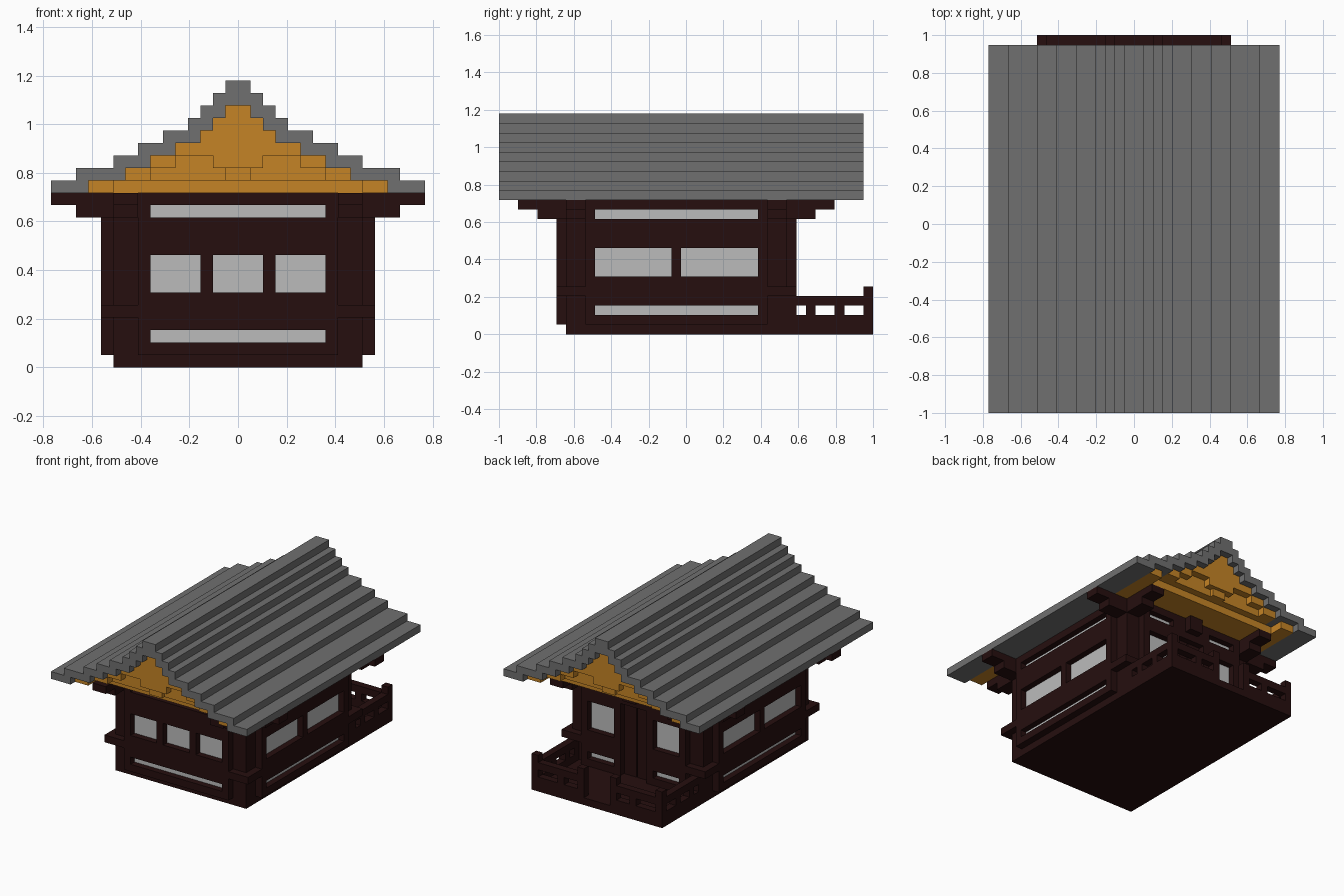
import bpy, bmesh

cube = bpy.data.objects.get("Cube")
if cube:
    bpy.data.objects.remove(cube, do_unlink=True)

U = 2 / 39  # size of one block; all sizes below are in blocks


def material(name, rgb):
    m = bpy.data.materials.new(name)
    m.use_nodes = True
    m.diffuse_color = (*rgb, 1)
    bsdf = next(n for n in m.node_tree.nodes if n.type == 'BSDF_PRINCIPLED')
    bsdf.inputs["Base Color"].default_value = (*rgb, 1)
    bsdf.inputs["Roughness"].default_value = 0.8
    return m


WOOD = material("dark wood", (0.019, 0.0045, 0.0045))
SLATE = material("grey slate", (0.16, 0.16, 0.16))
GOLD = material("golden wood", (0.56, 0.23, 0.019))
PANE = material("pale paper", (0.5, 0.5, 0.5))


def finish(name, bm, mat):
    bmesh.ops.recalc_face_normals(bm, faces=bm.faces)
    me = bpy.data.meshes.new(name)
    bm.to_mesh(me)
    bm.free()
    me.materials.append(mat)
    ob = bpy.data.objects.new(name, me)
    bpy.context.collection.objects.link(ob)
    return ob


def boxes(name, mat, items, mirror=False):
    """One object from boxes (x0, x1, y0, y1, z0, z1), optionally mirrored in x."""
    bm = bmesh.new()
    items = list(items)
    if mirror:
        items += [(-b, -a, *rest) for a, b, *rest in items]
    for x0, x1, y0, y1, z0, z1 in items:
        verts = bmesh.ops.create_cube(bm, size=1)["verts"]
        for v in verts:
            v.co = ((x0 + (v.co.x + .5) * (x1 - x0)) * U,
                    (y0 + (v.co.y + .5) * (y1 - y0)) * U,
                    (z0 + (v.co.z + .5) * (z1 - z0)) * U)
    return finish(name, bm, mat)


# ---- base and core of the house
boxes("base_slab", WOOD, [(-10, 10, -12.5, 19.5, 0, 1)])
boxes("house_core", WOOD, [(-9.9, 9.9, -12.4, 10.4, 1, 14)])

ENDS = [(-12.5, -10.5), (8.5, 10.5)]
boxes("corner_posts", WOOD, [(8, 10, a, b, 1, 14) for a, b in ENDS], True)
boxes("post_collars", WOOD,
      [(7.5, 11, -13.5, -10, 4, 5), (7.5, 11, 8, 11.5, 4, 5)], True)


# ---- framed wall panels with panes set one block deep
def wall(name, lo, hi, rows, place):
    """rows: (z0, z1, [(a, b), ...]) openings; place maps a, b, depth, z to a box."""
    frame, panes, z = [], [], 1
    for z0, z1, holes in rows:
        frame.append(place(lo, hi, 0, 1, z, z0))
        edges = [lo] + [e for h in holes for e in h] + [hi]
        for a, b in zip(edges[::2], edges[1::2]):
            frame.append(place(a, b, 0, 1, z0, z1))
        panes += [place(a, b, 0, .15, z0, z1) for a, b in holes]
        z = z1
    frame.append(place(lo, hi, 0, 1, z, 14))
    boxes(name + "_frame", WOOD, frame)
    boxes(name + "_panes", PANE, panes)


def strips(long, windows, top=9):
    return [(2, 3, long), (6, top, windows), (12, 13, long)]


wall("front_wall", -8, 8,
     strips([(-7, 7)], [(-7, -3), (-2, 2), (3, 7)]),
     lambda a, b, d, e, z, w: (a, b, -12.5 - e, -12.5 + d, z, w))
for side, s in (("left", 1), ("right", -1)):
    wall(side + "_wall", -10.5, 8.5,
         strips([(-9.5, 7.5)], [(-9.5, -1.5), (-.5, 7.5)]),
         lambda a, b, d, e, z, w: (*sorted((s * 10, s * (10 + e))), a, b, z, w))
    # back wall halves either side of the doorway
    lo, hi = sorted((s * 2, s * 8))
    hole = [tuple(sorted((s * 3, s * 7)))]
    wall("back_wall_" + side, lo, hi, strips(hole, hole, 10),
         lambda a, b, d, e, z, w: (a, b, 10.5, 10.5 + e, z, w))

# ---- back door
boxes("door_leaves", WOOD, [(.1, 1.9, 10.3, 10.7, 1, 11)], True)
boxes("door_lintel", WOOD, [(-2, 2, 10.4, 11.5, 11, 14), (-1, 1, 11.5, 12.5, 12, 14)])

# ---- crossed eave beams, each tier reaching further out
beams = []
for z, x, y0, y1 in ((12, 13, -15.5, 13.5), (13, 15, -17.5, 15.5)):
    beams += [(-x, x, a, b, z, z + 1) for a, b in ENDS]
    beams += [(s - 1, s + 1, y0, y1, z, z + 1) for s in (-9, 9)]
boxes("eave_beams", WOOD, beams)

# ---- balcony railing
rails = [(9, 10, 10.5, 19.5, 1, 2), (9, 10, 10.5, 19.5, 3, 4),
         (2, 10, 18.5, 19.5, 1, 2), (2, 10, 18.5, 19.5, 3, 4)]
rails += [(9, 10, y, y + 1, 2, 3) for y in (10.5, 12.5, 15.5)]
rails += [(5, 6, 18.5, 19.5, 2, 3)]
rails += [(x, x + 1, 18.5, 19.5, 1, 5) for x in (2, 9)]
boxes("balcony_railing", WOOD, rails, True)

# ---- stepped roof shell: half-widths per layer, from z = 14 upward
OUTER = [15, 13, 10, 8, 6, 4, 3, 2, 1]
INNER = [12, 9, 7, 5, 3, 2, 1]


def stairs(widths):
    return [(w, 14 + i + k) for i, w in enumerate(widths) for k in (0, 1)]


half = stairs(OUTER)
under = stairs(INNER)
outline = half + [(-x, z) for x, z in reversed(half)] \
    + [(-x, z) for x, z in under] + [(x, z) for x, z in reversed(under)]
bm = bmesh.new()
face = bm.faces.new([bm.verts.new((x * U, -19.5 * U, z * U)) for x, z in outline])
ext = bmesh.ops.extrude_face_region(bm, geom=[face])
bmesh.ops.translate(bm, vec=(0, 38 * U, 0),
                    verts=[g for g in ext["geom"] if isinstance(g, bmesh.types.BMVert)])
finish("roof", bm, SLATE)
boxes("eave_soffit", SLATE, [(10, 12, -12.5, 10.5, 14, 14.9)], True)

# ---- gable ends: layers step outward as they rise, with a lining under the roof
gable, lining = [], []
for i, w in enumerate(INNER):
    reach = (i + 1) // 2
    z = 14 + i
    inner = INNER[i + 1] if i + 1 < len(INNER) else 0
    for y0, y1 in ((-16.5 - min(reach, 2), -12.5), (10.5, 15.5 + min(reach, 2))):
        gable.append((-w, w, y0, y1, z, z + 1))
    for y0, y1 in ((-18.5, -12.5), (10.5, 17.5)):
        lining.append((max(inner, w - 2), w, y0, y1, z, z + 1))
boxes("gable_layers", GOLD, gable)
boxes("gable_lining", GOLD, lining, True)
# short blocks standing out of the gable middle
boxes("gable_blocks", GOLD,
      [(-1, 1, y, y + 1.5, 15, 16) for y in (-18, 15.5)]
      + [(-2, 2, y, y + 1.5, 16, 17) for y in (-18.5, 16)])
